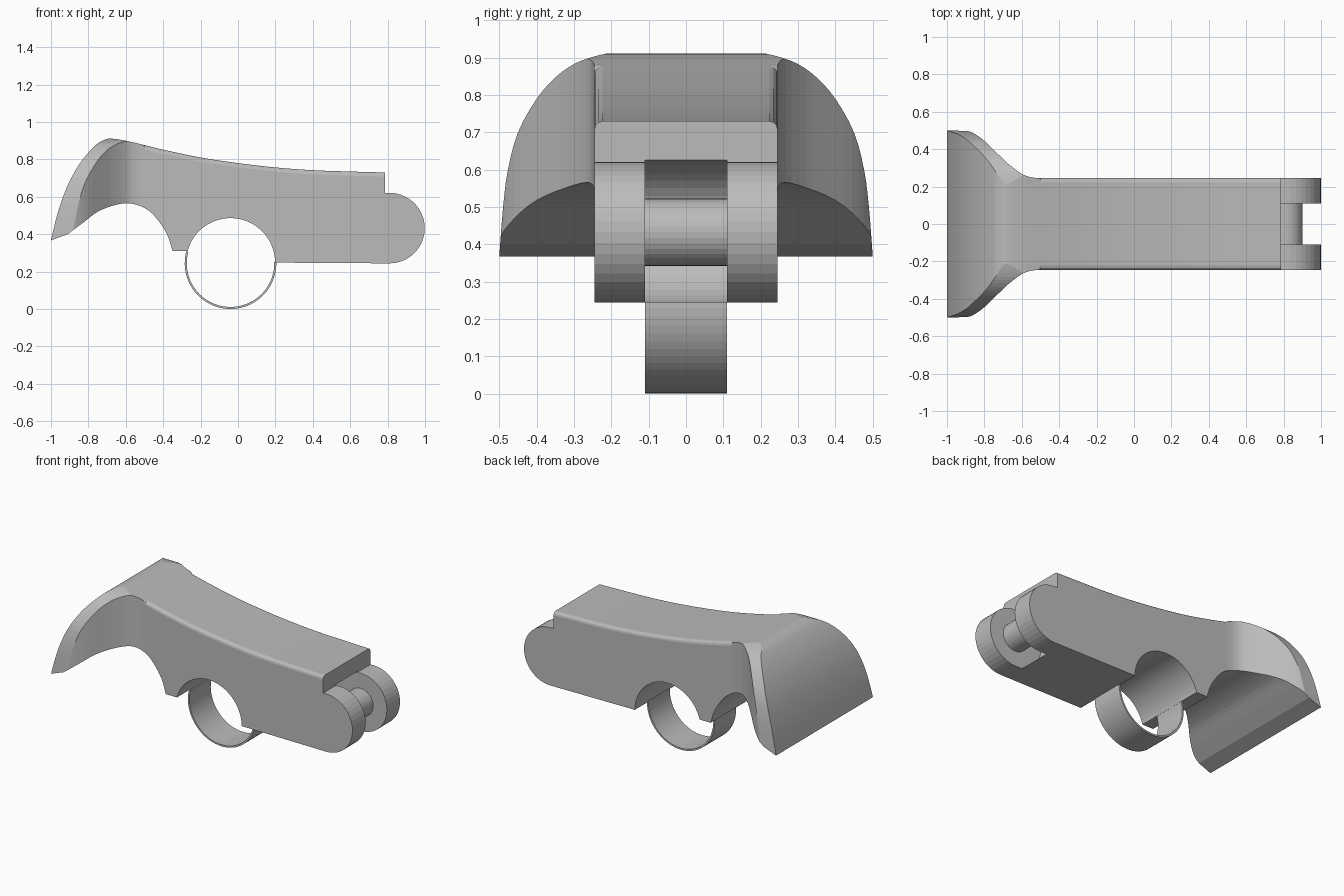
import bpy, bmesh, math

if "Cube" in bpy.data.objects:
    bpy.data.objects.remove(bpy.data.objects["Cube"])

grey = bpy.data.materials.new("plain grey")
grey.diffuse_color = (0.5, 0.5, 0.5, 1)
grey.use_nodes = True
grey.node_tree.nodes["Principled BSDF"].inputs["Base Color"].default_value = grey.diffuse_color


def spline(pts, n=4):
    """Smooth curve through the given points."""
    out = []
    for i in range(len(pts) - 1):
        a, b = pts[max(i - 1, 0)], pts[i]
        c, d = pts[i + 1], pts[min(i + 2, len(pts) - 1)]
        for k in range(n):
            t = k / n
            out.append(tuple(0.5 * (2 * q + (r - p) * t + (2 * p - 5 * q + 4 * r - s) * t * t
                                    + (3 * q - p - 3 * r + s) * t ** 3)
                             for p, q, r, s in zip(a, b, c, d)))
    return out + [pts[-1]]


def arc(cx, cz, r, a0, a1, n):
    return [(cx + r * math.cos(math.radians(a0 + (a1 - a0) * i / n)),
             cz + r * math.sin(math.radians(a0 + (a1 - a0) * i / n))) for i in range(n + 1)]


def prism(name, pts, axis, lo, hi):
    """Extrude a 2D outline along one axis."""
    place = {'x': lambda p, h: (h, p[0], p[1]),
             'y': lambda p, h: (p[0], h, p[1]),
             'z': lambda p, h: (p[0], p[1], h)}[axis]
    bm = bmesh.new()
    low = [bm.verts.new(place(p, lo)) for p in pts]
    high = [bm.verts.new(place(p, hi)) for p in pts]
    bm.faces.new(low)
    bm.faces.new(high[::-1])
    for i in range(len(pts)):
        j = (i + 1) % len(pts)
        bm.faces.new((low[i], high[i], high[j], low[j]))
    bmesh.ops.recalc_face_normals(bm, faces=bm.faces)
    me = bpy.data.meshes.new(name)
    bm.to_mesh(me)
    bm.free()
    me.materials.append(grey)
    ob = bpy.data.objects.new(name, me)
    bpy.context.collection.objects.link(ob)
    return ob


def cut(ob, tool, operation):
    m = ob.modifiers.new("cut", 'BOOLEAN')
    m.operation, m.solver, m.object = operation, 'EXACT', tool
    bpy.context.view_layer.objects.active = ob
    bpy.ops.object.modifier_apply(modifier=m.name)
    bpy.data.objects.remove(tool)


# Side outline of the lever
top = spline([(-1, .367), (-.965, .51), (-.92, .64), (-.87, .74), (-.82, .813), (-.76, .877),
              (-.72, .902), (-.68, .911), (-.6, .9), (-.5, .876), (-.4, .852), (-.2, .81),
              (0, .78), (.2, .757), (.4, .742), (.6, .735), (.785, .73)])
finger = spline([(-.35, .31), (-.38, .40), (-.44, .49), (-.5, .54), (-.58, .565),
                 (-.66, .555), (-.75, .52), (-.83, .46), (-.91, .40)])
outline = (top + [(.785, .62)] + arc(.81, .4325, .1885, 90, -90, 20)
           + arc(-.04, .248, .238, 0, 165, 28) + [(-.275, .31)] + finger)
body = prism("lever_body", outline, 'y', -.6, .6)

# Plan outline: narrow handle flaring to a wide thumb end
half = [(-1.1, .5)] + spline([(-.9, .5), (-.86, .487), (-.8, .445), (-.73, .377), (-.67, .32),
                              (-.6, .268), (-.55, .25), (-.5, .245)], 3) + [(1.1, .245)]
plan = prism("plan_cutter", half + [(x, -y) for x, y in half[::-1]], 'z', -.2, 1.2)
cut(body, plan, 'INTERSECT')

# End outline: rounded shoulders of the flare
side = [(.5, -.1)] + spline([(.5, .37), (.49, .5), (.477, .6), (.45, .7), (.4, .79), (.35, .847),
                             (.3, .883), (.25, .902), (.2, .914)], 3) + [(.1, .93)]
end = prism("end_cutter", side + [(-y, z) for y, z in side[::-1]], 'x', -1.2, 1.2)
cut(body, end, 'INTERSECT')

# Soft top edges along the handle
bm = bmesh.new()
bm.from_mesh(body.data)
edges = []
for e in bm.edges:
    if len(e.link_faces) == 2 and all(-.505 < v.co.x < .79 and abs(v.co.y) > .24 for v in e.verts):
        n = [f.normal for f in e.link_faces]
        if max(v.z for v in n) > .7 and max(abs(v.y) for v in n) > .7:
            edges.append(e)
bmesh.ops.bevel(bm, geom=edges, offset=.022, segments=3, profile=.5,
                affect='EDGES', clamp_overlap=False)
bm.to_mesh(body.data)
bm.free()

# Slot between the two hinge ears
slot = prism("slot_cutter", [(1.1, .2), (1.1, .6275)] + arc(.81, .4325, .195, 90, 270, 24)
             + [(.81, .2)], 'y', -.11, .11)
cut(body, slot, 'DIFFERENCE')

# Hinge pin across the slot
prism("hinge_pin", arc(.81, .4325, .09, 0, 350, 35), 'y', -.12, .12)

# Thin strap ring below the handle
prism("strap_ring", arc(-.04, .248, .245, 165, 362, 36) + arc(-.04, .248, .234, 362, 165, 36),
      'y', -.11, .11).location.z = -.003
